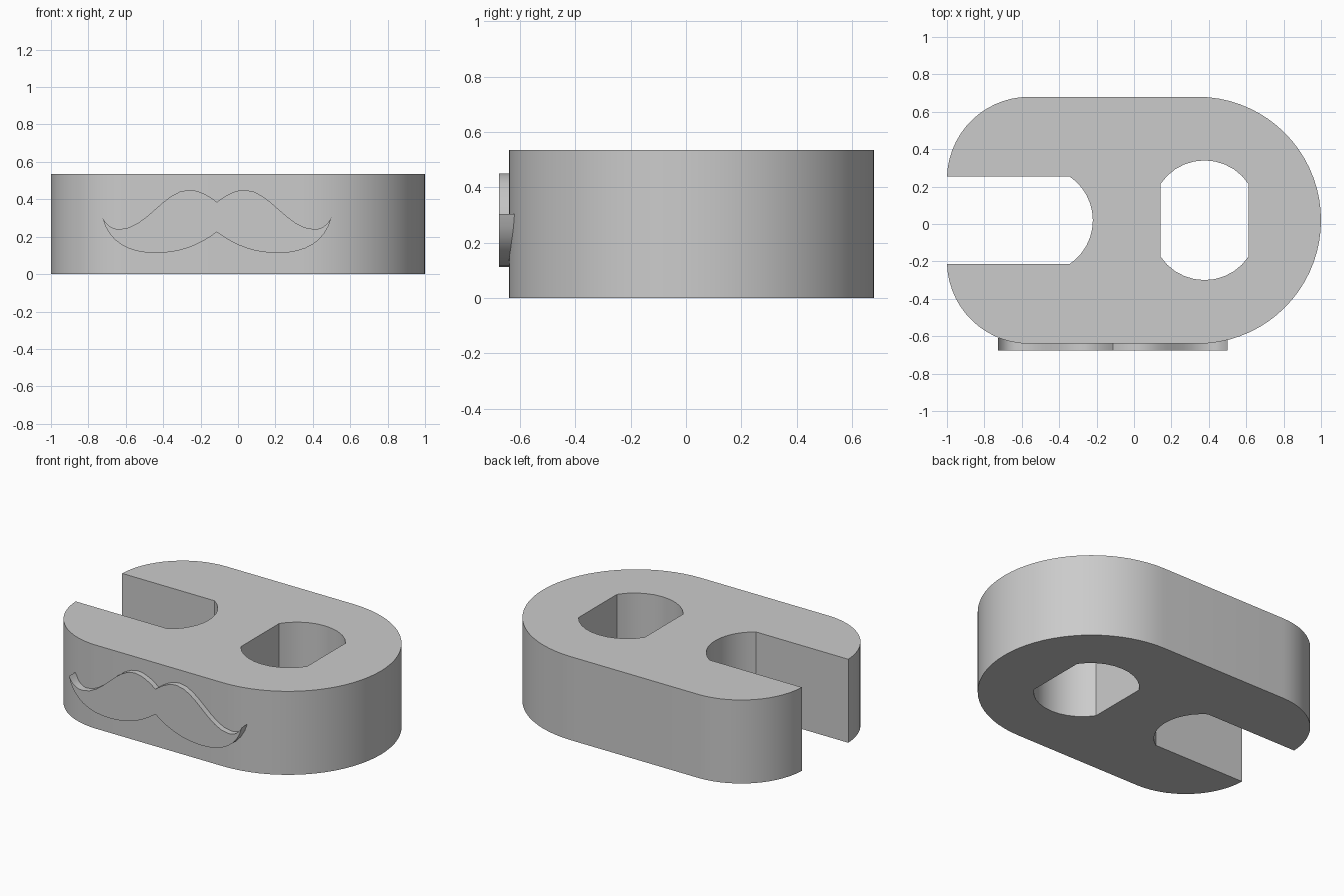
import bpy, bmesh, math
from mathutils import Matrix, Vector
from mathutils.geometry import interpolate_bezier

cube = bpy.data.objects.get("Cube")
if cube:
    bpy.data.objects.remove(cube, do_unlink=True)

GREY = (0.6, 0.6, 0.6, 1)
grey = bpy.data.materials.new("plain grey")
grey.diffuse_color = GREY
grey.use_nodes = True
grey.node_tree.nodes["Principled BSDF"].inputs["Base Color"].default_value = GREY

HEIGHT = 0.535
MID_Y = 0.02       # centre line of the body


def arc(cx, cy, rx, ry, start, end, steps):
    """Points along an elliptical arc, angles in degrees."""
    angles = [math.radians(start + (end - start) * i / steps) for i in range(steps + 1)]
    return [(cx + rx * math.cos(a), cy + ry * math.sin(a)) for a in angles]


def mirror_y(points):
    return [(x, 2 * MID_Y - y) for x, y in reversed(points)]


def extrude_outlines(name, outlines, depth, matrix):
    """Fill closed outlines (inner ones become holes) and give them thickness."""
    curve = bpy.data.curves.new(name, 'CURVE')
    curve.dimensions = '2D'
    curve.fill_mode = 'BOTH'
    curve.extrude = depth / 2
    for points in outlines:
        spline = curve.splines.new('POLY')
        spline.points.add(len(points) - 1)
        for p, (x, y) in zip(spline.points, points):
            p.co = (x, y, 0, 1)
        spline.use_cyclic_u = True
    obj = bpy.data.objects.new(name, curve)
    bpy.context.collection.objects.link(obj)
    bpy.ops.object.select_all(action='DESELECT')
    obj.select_set(True)
    bpy.context.view_layer.objects.active = obj
    bpy.ops.object.convert(target='MESH')
    obj = bpy.context.view_layer.objects.active
    bm = bmesh.new()
    bm.from_mesh(obj.data)
    bmesh.ops.transform(bm, matrix=matrix, verts=bm.verts)
    bmesh.ops.remove_doubles(bm, verts=bm.verts, dist=0.0001)
    bmesh.ops.recalc_face_normals(bm, faces=bm.faces)
    bm.to_mesh(obj.data)
    bm.free()
    obj.name = name
    obj.data.materials.clear()
    obj.data.materials.append(grey)
    bpy.ops.object.shade_smooth_by_angle(angle=math.radians(30))
    return obj


# Body outline: round right end, soft left corners, slot open to the left
HALF = 0.235       # half width of slot and hole
ROUND = 0.283      # radius of their curved ends
SWEEP = math.degrees(math.asin(HALF / ROUND))
corner = arc(-0.56, 0.24, 0.44, 0.44, 90, 178, 14)
round_end = arc(0.34, MID_Y, 0.66, 0.66, -90, 90, 36)
slot_end = arc(-0.22 - ROUND, MID_Y, ROUND, ROUND, SWEEP, -SWEEP, 12)
body_outline = (round_end + corner + [(-1, MID_Y + HALF)] + slot_end
                + [(-1, MID_Y - HALF)] + mirror_y(corner))

# Hole with two straight sides and two curved ends
hole_end = arc(0.377, 0.34 - ROUND, ROUND, ROUND, 90 - SWEEP, 90 + SWEEP, 10)
hole = hole_end + [(2 * 0.377 - x, 2 * MID_Y - y) for x, y in hole_end]

extrude_outlines("body", [body_outline, hole], HEIGHT,
                 Matrix.Translation((0, 0, HEIGHT / 2)))

# Raised moustache: right half drawn with curve pieces, then mirrored
pieces = [
    ((0, 0.385), (0.05, 0.425), (0.1, 0.45), (0.15, 0.45)),
    ((0.15, 0.45), (0.28, 0.45), (0.38, 0.24), (0.52, 0.24)),
    ((0.52, 0.24), (0.56, 0.24), (0.59, 0.26), (0.613, 0.305)),
    ((0.613, 0.305), (0.58, 0.17), (0.47, 0.113), (0.33, 0.113)),
    ((0.33, 0.113), (0.2, 0.113), (0.1, 0.15), (0, 0.225)),
]
half = []
for piece in pieces:
    curve_points = interpolate_bezier(*[Vector(p).to_3d() for p in piece], 9)
    half += [(p.x, p.y) for p in curve_points[:-1]]
half.append((0, 0.225))
outline = half + [(-x, z) for x, z in reversed(half[1:-1])]
FRONT, BACK = -0.675, -0.61
extrude_outlines("moustache", [outline], BACK - FRONT,
                 Matrix.Translation((-0.113, (FRONT + BACK) / 2, 0))
                 @ Matrix.Rotation(math.pi / 2, 4, 'X'))
